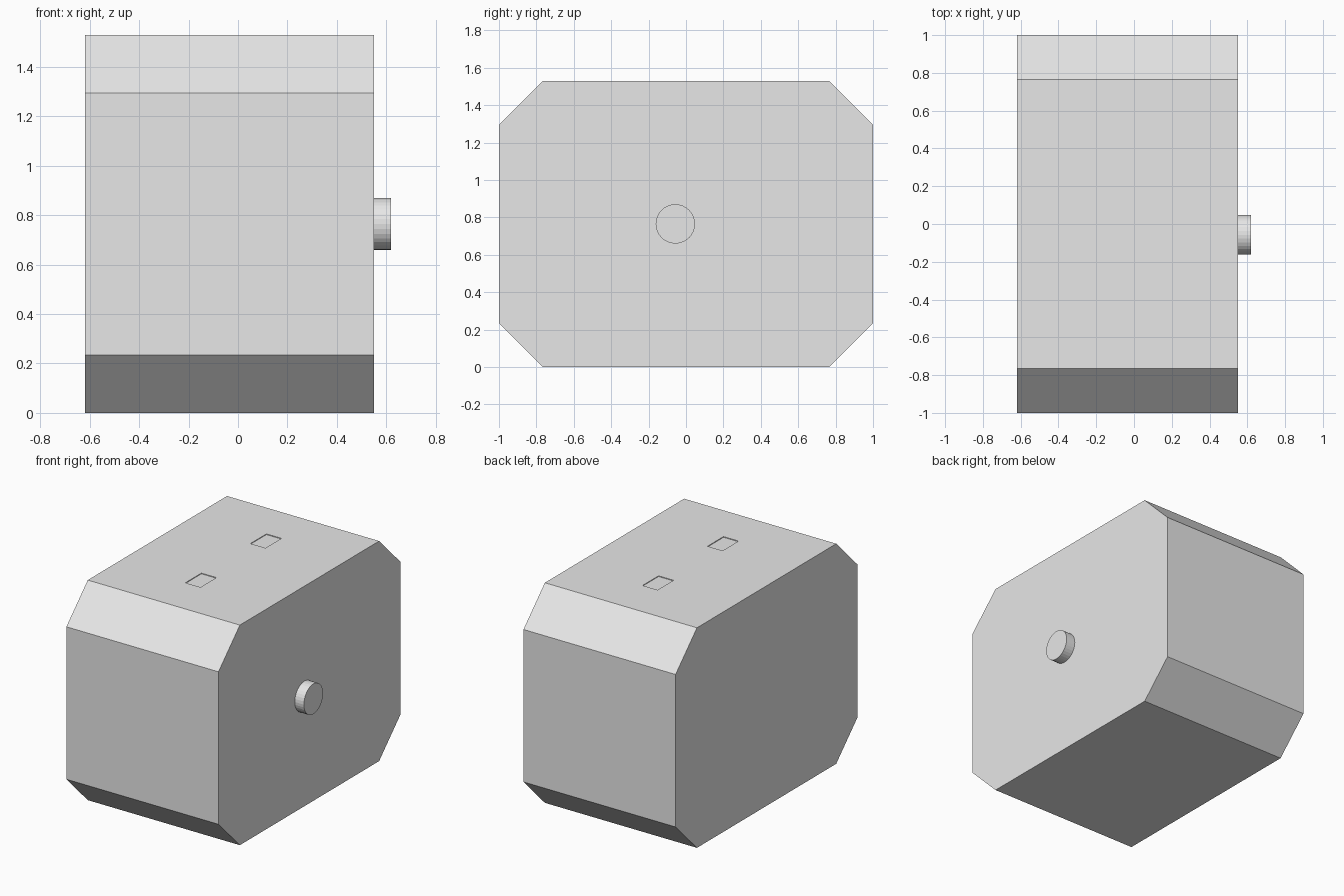
import bpy, bmesh, math

if "Cube" in bpy.data.objects:
    bpy.data.objects.remove(bpy.data.objects["Cube"])

grey = bpy.data.materials.new("light_grey")
grey.diffuse_color = (0.8, 0.8, 0.8, 1)
grey.use_nodes = True
grey.node_tree.nodes["Principled BSDF"].inputs["Base Color"].default_value = grey.diffuse_color

X0, X1 = -0.62, 0.55       # body width
H, C = 1.53, 0.235         # body height, corner cut
MID = (X0 + X1) / 2


def finish(bm, name):
    bmesh.ops.recalc_face_normals(bm, faces=bm.faces)
    me = bpy.data.meshes.new(name)
    bm.to_mesh(me)
    bm.free()
    me.materials.append(grey)
    ob = bpy.data.objects.new(name, me)
    bpy.context.collection.objects.link(ob)
    return ob


# Body: octagonal side profile extruded across the width
bm = bmesh.new()
profile = [(-1 + C, 0), (1 - C, 0), (1, C), (1, H - C),
           (1 - C, H), (-1 + C, H), (-1, H - C), (-1, C)]
side = bm.faces.new([bm.verts.new((X0, y, z)) for y, z in profile])
ext = bmesh.ops.extrude_face_region(bm, geom=[side])
bmesh.ops.translate(bm, vec=(X1 - X0, 0, 0),
                    verts=[v for v in ext["geom"] if isinstance(v, bmesh.types.BMVert)])
body = finish(bm, "body")

# Two shallow rectangular recesses in the top
for s, label in ((-1, "front"), (1, "back")):
    bm = bmesh.new()
    bmesh.ops.create_cube(bm, size=1)
    bmesh.ops.scale(bm, vec=(0.116, 0.176, 0.01), verts=bm.verts)
    bmesh.ops.translate(bm, vec=(MID, s * 0.357, H), verts=bm.verts)
    cutter = finish(bm, label + "_recess_cutter")
    cutter.hide_render = True
    cutter.hide_viewport = True
    cut = body.modifiers.new(label + "_recess", "BOOLEAN")
    cut.operation = "DIFFERENCE"
    cut.solver = "EXACT"
    cut.object = cutter

# Round peg on the right side
bpy.ops.mesh.primitive_cylinder_add(vertices=32, radius=0.105, depth=0.07,
                                    location=(X1 + 0.035, -0.057, H / 2),
                                    rotation=(0, math.pi / 2, 0))
peg = bpy.context.object
peg.name = "side_peg"
peg.data.materials.append(grey)
